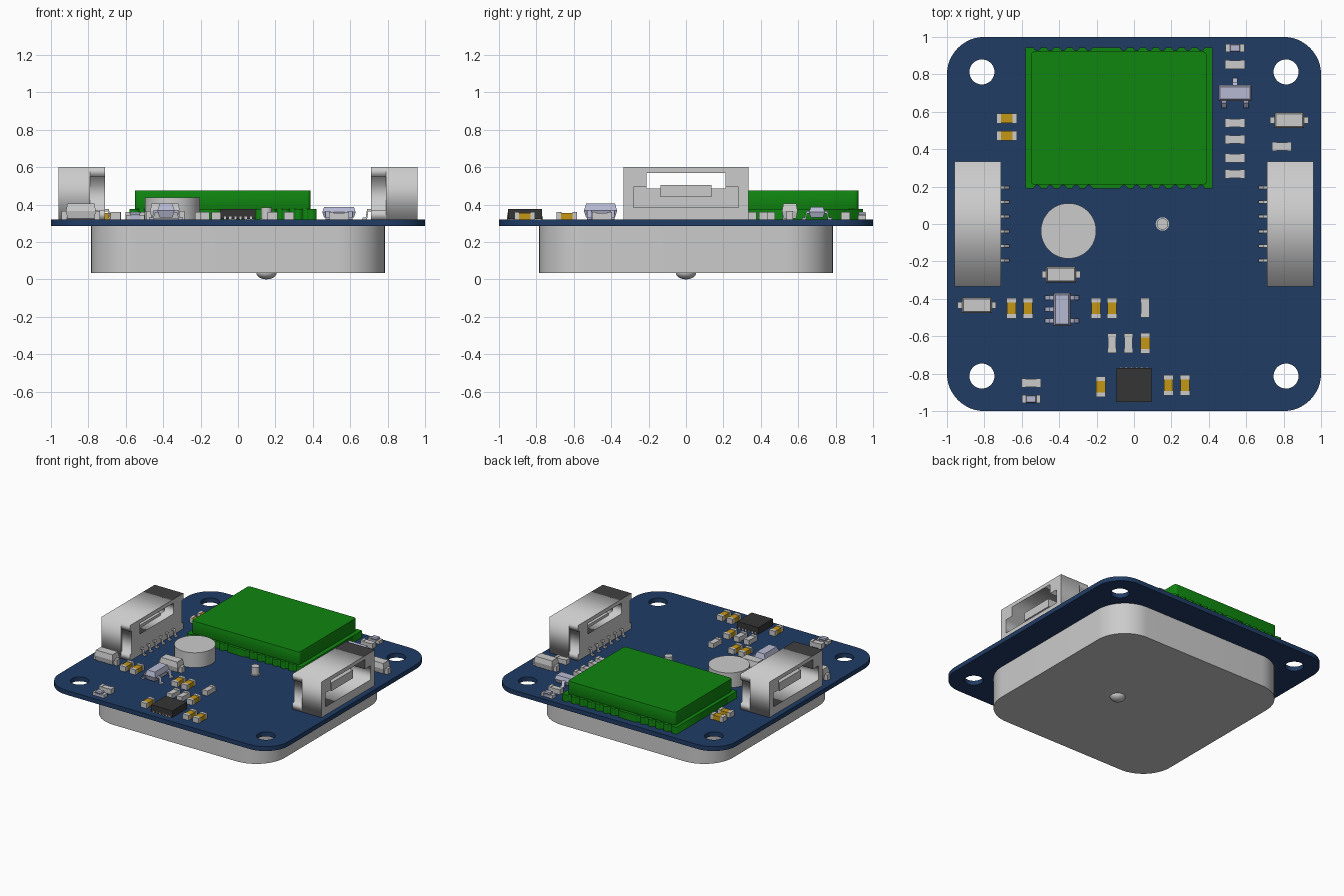
import bpy, bmesh, math
from mathutils import Matrix, Vector

if "Cube" in bpy.data.objects:
    bpy.data.objects.remove(bpy.data.objects["Cube"])

TOP = 0.32  # upper face of the board


def material(name, rgb):
    m = bpy.data.materials.new(name)
    m.diffuse_color = (*rgb, 1)
    m.use_nodes = True
    m.node_tree.nodes["Principled BSDF"].inputs["Base Color"].default_value = m.diffuse_color
    return m


BLUE = material("board_blue", (0.014, 0.045, 0.13))
GREEN = material("module_green", (0.005, 0.24, 0.005))
GOLD = material("gold", (0.55, 0.31, 0.008))
PALE = material("pale_blue", (0.47, 0.49, 0.65))
DARK = material("dark", (0.035, 0.035, 0.035))

AXES = {"z": Matrix.Identity(4),
        "x": Matrix(((0, 0, 1, 0), (1, 0, 0, 0), (0, 1, 0, 0), (0, 0, 0, 1))),
        "y": Matrix(((1, 0, 0, 0), (0, 0, -1, 0), (0, 1, 0, 0), (0, 0, 0, 1)))}


def add(name, mesh, mat=None, smooth=False):
    ob = bpy.data.objects.new(name, mesh)
    bpy.context.collection.objects.link(ob)
    if mat:
        mesh.materials.clear()
        mesh.materials.append(mat)
    if smooth:
        bpy.ops.object.select_all(action='DESELECT')
        ob.select_set(True)
        bpy.context.view_layer.objects.active = ob
        bpy.ops.object.shade_smooth_by_angle(angle=math.radians(30))
    return ob


def slab(name, outlines, w0, w1, mat=None, axis="z", smooth=False):
    """Extrude closed outlines (inner ones become holes) along an axis."""
    cu = bpy.data.curves.new(name, 'CURVE')
    cu.dimensions, cu.fill_mode, cu.extrude = '2D', 'BOTH', (w1 - w0) / 2
    for pts in outlines:
        sp = cu.splines.new('POLY')
        sp.points.add(len(pts) - 1)
        for p, (u, v) in zip(sp.points, pts):
            p.co = (u, v, 0, 1)
        sp.use_cyclic_u = True
    tmp = bpy.data.objects.new("tmp", cu)
    bpy.context.collection.objects.link(tmp)
    dg = bpy.context.evaluated_depsgraph_get()
    mesh = bpy.data.meshes.new_from_object(tmp.evaluated_get(dg))
    bpy.data.objects.remove(tmp)
    bm = bmesh.new()
    bm.from_mesh(mesh)
    bmesh.ops.remove_doubles(bm, verts=bm.verts, dist=1e-5)
    bm.transform(AXES[axis] @ Matrix.Translation((0, 0, (w0 + w1) / 2)))
    bmesh.ops.recalc_face_normals(bm, faces=bm.faces)
    bm.to_mesh(mesh)
    bm.free()
    return add(name, mesh, mat, smooth)


def arc(cx, cy, r, a0, a1, n):
    return [(cx + r * math.cos(math.radians(a0 + (a1 - a0) * i / n)),
             cy + r * math.sin(math.radians(a0 + (a1 - a0) * i / n))) for i in range(n + 1)]


def circle(cx, cy, r, n=32):
    return arc(cx, cy, r, 0, 360, n)[:-1]


def round_rect(x0, x1, y0, y1, r, n=12):
    return (arc(x1 - r, y1 - r, r, 0, 90, n) + arc(x0 + r, y1 - r, r, 90, 180, n)
            + arc(x0 + r, y0 + r, r, 180, 270, n) + arc(x1 - r, y0 + r, r, 270, 360, n))


def rect(x0, x1, y0, y1):
    return [(x0, y0), (x1, y0), (x1, y1), (x0, y1)]


def block(name, x, y, w, d, z0, z1, mat=None, taper=0.0):
    """Box; with taper, a moulded body that narrows above and below its middle."""
    bm = bmesh.new()
    levels = [(z0, taper), ((z0 + z1) / 2, 0), (z1, taper)] if taper else [(z0, 0), (z1, 0)]
    rings = [[bm.verts.new((px, py, z)) for px, py in
              rect(x - w / 2 + t, x + w / 2 - t, y - d / 2 + t, y + d / 2 - t)] for z, t in levels]
    for a, b in zip(rings, rings[1:]):
        for i in range(4):
            j = (i + 1) % 4
            bm.faces.new((a[i], a[j], b[j], b[i]))
    bm.faces.new(rings[0][::-1])
    bm.faces.new(rings[-1])
    mesh = bpy.data.meshes.new(name)
    bm.to_mesh(mesh)
    bm.free()
    return add(name, mesh, mat)


def lead(name, x, y, angle, length=0.05, width=0.025, h=0.04, mat=None):
    """Bent gull-wing lead starting at the body side."""
    L, t = length, 0.012
    pts = [(-.02, h), (L * .45, h), (L * .6, t), (L, t), (L, 0), (L * .45, 0),
           (L * .3, h - t), (-.02, h - t)]
    ob = slab(name, [pts], -width / 2, width / 2, mat, "y")
    ob.data.transform(Matrix.Translation((x, y, TOP)) @ Matrix.Rotation(math.radians(angle), 4, 'Z'))
    return ob


def chip(name, x, y, upright, mat=None, size=(0.105, 0.048), top=0.36):
    """Two-ended surface part: body with slightly larger metal ends."""
    l, d = size
    e = l * 0.22
    for nm, off, ll, dd, z, m in (("body", 0, l - 2 * e, d - .004, top - .004, mat),
                                  ("end_a", (l - e) / 2, e, d, top, None),
                                  ("end_b", -(l - e) / 2, e, d, top, None)):
        if upright:
            block(f"{name}_{nm}", x, y + off, dd, ll, TOP, z, m)
        else:
            block(f"{name}_{nm}", x + off, y, ll, dd, TOP, z, m)


# Circuit board with four mounting holes
slab("circuit_board", [round_rect(-1, 1, -1, 1, 0.2)] +
     [circle(sx * .813, sy * .813, .067) for sx in (-1, 1) for sy in (-1, 1)],
     0.285, TOP, BLUE, smooth=True)

# Antenna block below, with its feed pin
slab("antenna_block", [round_rect(-.785, .785, -.785, .785, .25, 16)], 0.035, 0.285, smooth=True)
slab("feed_pin", [circle(.152, 0, .03, 24)], 0.28, 0.385, smooth=True)
slab("feed_pin_collar", [circle(.152, 0, .036, 24)], TOP, 0.326, smooth=True)
bm = bmesh.new()
bmesh.ops.create_uvsphere(bm, u_segments=24, v_segments=12, radius=1)
bmesh.ops.transform(bm, verts=bm.verts,
                    matrix=Matrix.Translation((.152, 0, .037)) @ Matrix.Diagonal((.055, .055, .037, 1)))
dome = bpy.data.meshes.new("solder_dome")
bm.to_mesh(dome)
bm.free()
add("solder_dome", dome, smooth=True)

# Receiver module: notched carrier and metal lid
notch_x = [-.517 + .0688 * i for i in range(5)] + [-.055 + .0688 * i for i in range(7)]
outline = [(-.58, .19)]
for x in notch_x:
    outline += arc(x, .19, .018, 180, 0, 6)
outline += [(.42, .19), (.42, .945)]
for x in reversed(notch_x):
    outline += arc(x, .945, .018, 0, -180, 6)
outline.append((-.58, .945))
slab("module_carrier", [outline], TOP, 0.375, GREEN)
lid = slab("module_lid", [round_rect(-.552, .388, .21, .922, .02, 4)], 0.375, 0.475, GREEN)
bv = lid.modifiers.new("edge", 'BEVEL')
bv.width, bv.segments, bv.limit_method, bv.angle_limit = 0.012, 2, 'ANGLE', math.radians(60)

# Backup battery can
slab("battery_can", [circle(-.35, -.037, .148, 48)], TOP, 0.437, smooth=True)

# Side connectors, opening outwards
opening = [(-.28, .385), (.28, .385), (.28, .495), (.21, .495), (.21, .57),
           (-.21, .57), (-.21, .495), (-.28, .495)]
half = [(.333, TOP), (.333, .37), (.315, .37), (.315, .55), (.333, .55), (.333, .6)]
back = half + [(-u, v) for u, v in reversed(half)]
parts = [slab("connector_shell", [rect(-.333, .333, TOP, .6), opening], .79, .96, axis="x"),
         slab("connector_back", [back, rect(-.21, .21, .485, .57)], .71, .79, axis="x"),
         block("connector_tongue", .84, 0, .14, .27, .44, .505)]
parts += [lead("connector_lead", .71, .04 + .078 * i - .235, 180, .045, .016, .055) for i in range(6)]
for ob in parts:
    twin = add(ob.name + "_left", ob.data)
    twin.rotation_euler.z = math.pi

# Capacitors, gold between metal ends
for x, y, up in [(-.68, .565, 0), (-.68, .472, 0), (-.655, -.45, 1), (-.567, -.45, 1),
                 (-.203, -.45, 1), (-.117, -.45, 1), (.06, -.637, 1), (-.178, -.87, 1),
                 (.185, -.862, 1), (.272, -.862, 1)]:
    chip("capacitor", x, y, up, GOLD, (.11, .053))

# Resistors
for x, y, up in [(.54, .852, 0), (.54, .54, 0), (.54, .452, 0), (.54, .352, 0), (.54, .267, 0),
                 (.79, .415, 0), (-.55, -.85, 0), (.06, -.448, 1), (-.117, -.637, 1), (-.03, -.637, 1)]:
    chip("resistor", x, y, up)

# Indicator lights
for x, y in [(.54, .942), (-.55, -.936)]:
    chip("indicator_light", x, y, 0, PALE, (.1, .043), .345)
    block("indicator_lens", x, y, .055, .04, .34, .36, PALE, .004)

# Diodes with a tab at each end
for x, y in [(.83, .555), (-.39, -.27), (-.84, -.435)]:
    block("diode_body", x, y, .16, .084, .325, .405, None, .008)
    for s in (-1, 1):
        block("diode_tab", x + s * .088, y, .03, .036, TOP, .365)

# Transistor and regulator with bent leads
block("transistor_body", .54, .7, .178, .085, .33, .388, PALE, .01)
for x, y, a in [(.54, .74, 90), (.482, .66, -90), (.598, .66, -90)]:
    lead("transistor_lead", x, y, a, .04, .026, .045, PALE)
block("regulator_body", -.385, -.457, .092, .178, .33, .405, PALE, .012)
for x, ys, a in [(-.431, (-.395, -.457, -.517), 180), (-.339, (-.395, -.517), 0)]:
    for y in ys:
        lead("regulator_lead", x, y, a, .045, .024, .05, PALE)

# Sensor chip with edge pads
block("sensor_chip", 0, -.86, .185, .182, TOP + .004, .377, DARK)
for i in range(6):
    for s in (-1, 1):
        block("sensor_pad", -.07 + .028 * i, -.86 + s * .09, .012, .01, TOP, .335)
